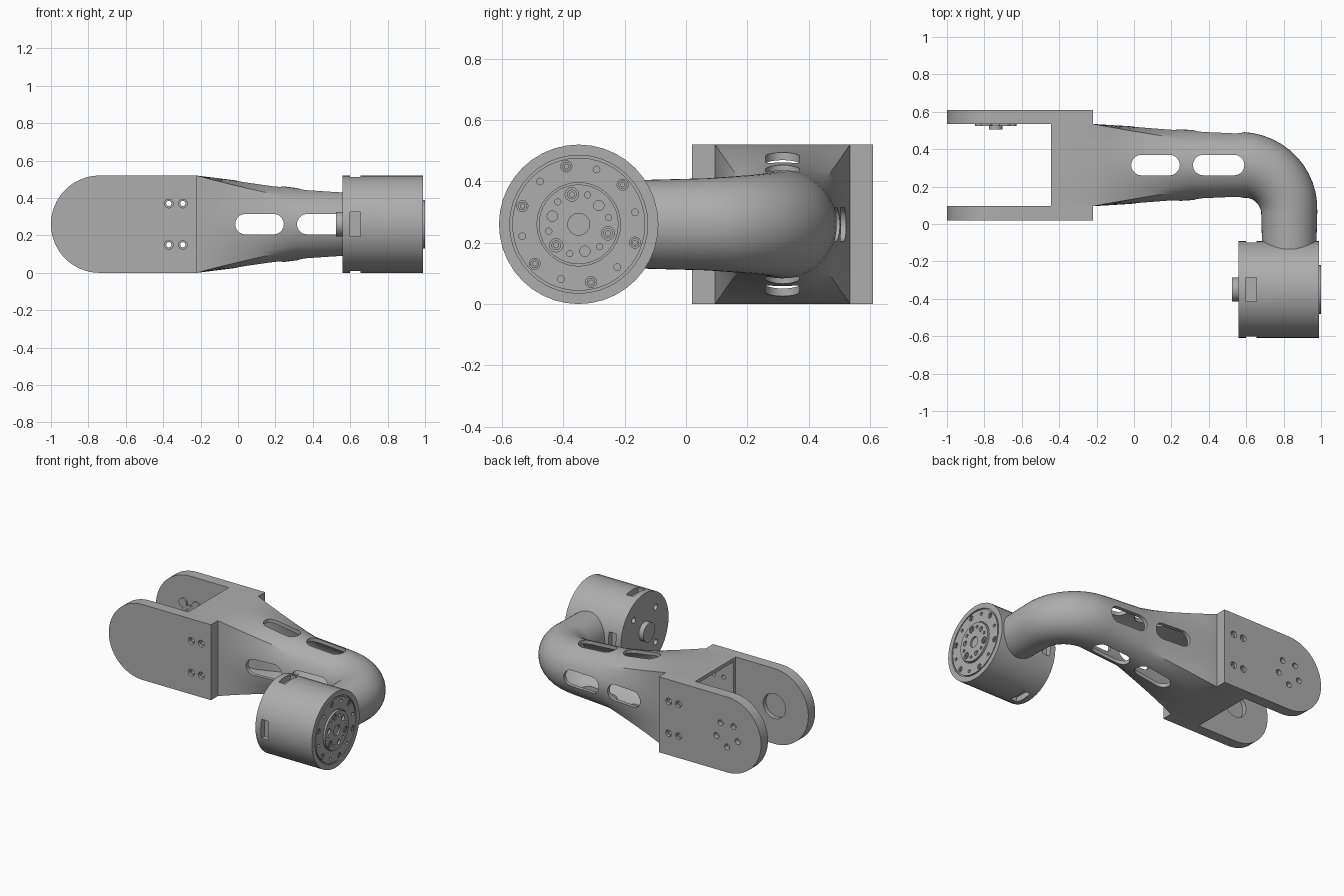
import bpy, bmesh
from math import sin, cos, pi, radians
from mathutils import Vector, Matrix

if "Cube" in bpy.data.objects:
    bpy.data.objects.remove(bpy.data.objects["Cube"])

grey = bpy.data.materials.new("machined_grey")
grey.use_nodes = True
COLOR = (0.42, 0.42, 0.42, 1)
grey.diffuse_color = COLOR
grey.node_tree.nodes["Principled BSDF"].inputs["Base Color"].default_value = COLOR

X, Y, Z = Vector((1, 0, 0)), Vector((0, 1, 0)), Vector((0, 0, 1))
MID = 0.26          # height of the common centre line
ARM_Y = 0.315       # centre line of the arm
MOTOR_Y = -0.35     # motor axis


def finish(name, bm):
    bmesh.ops.recalc_face_normals(bm, faces=bm.faces)
    mesh = bpy.data.meshes.new(name)
    bm.to_mesh(mesh)
    bm.free()
    mesh.materials.append(grey)
    obj = bpy.data.objects.new(name, mesh)
    bpy.context.collection.objects.link(obj)
    return obj


def activate(obj):
    bpy.ops.object.select_all(action='DESELECT')
    obj.select_set(True)
    bpy.context.view_layer.objects.active = obj


def smooth(obj, angle=30):
    activate(obj)
    bpy.ops.object.shade_smooth_by_angle(angle=radians(angle))


def cut(obj, cutter):
    cutter.hide_render = True
    mod = obj.modifiers.new("cut", 'BOOLEAN')
    mod.operation, mod.solver, mod.object = 'DIFFERENCE', 'EXACT', cutter
    activate(obj)
    bpy.ops.object.modifier_apply(modifier=mod.name)


def drop(obj):
    bpy.data.objects.remove(obj)


def rods(name, centres, axis, radius, length, sides=16):
    """Equal cylinders along one axis, joined as one object."""
    bm = bmesh.new()
    turn = axis.to_track_quat('Z', 'Y').to_matrix().to_4x4()
    for c in centres:
        bmesh.ops.create_cone(bm, cap_ends=True, segments=sides, radius1=radius,
                              radius2=radius, depth=length,
                              matrix=Matrix.Translation(c) @ turn)
    return finish(name, bm)


def prism(name, outline, place, lo, hi):
    bm = bmesh.new()
    face = bm.faces.new([bm.verts.new(place(a, b, lo)) for a, b in outline])
    new = bmesh.ops.extrude_face_region(bm, geom=[face])["geom"]
    move = Vector(place(0, 0, hi)) - Vector(place(0, 0, lo))
    bmesh.ops.translate(bm, vec=move, verts=[g for g in new if isinstance(g, bmesh.types.BMVert)])
    return finish(name, bm)


def skin(bm, rings, closed):
    n = len(rings[0])
    for k in range(len(rings) if closed else len(rings) - 1):
        a, b = rings[k], rings[(k + 1) % len(rings)]
        for i in range(n):
            j = (i + 1) % n
            bm.faces.new((a[i], a[j], b[j], b[i]))


def lathe(name, profile, sides):
    """Revolve (x, radius) points about the motor axis."""
    bm = bmesh.new()
    rings = [[bm.verts.new((x, MOTOR_Y + r * cos(2 * pi * i / sides),
                            MID + r * sin(2 * pi * i / sides)))
              for i in range(sides)] for x, r in profile]
    skin(bm, rings, False)
    bm.faces.new(rings[0])
    bm.faces.new(rings[-1])
    return finish(name, bm)


def half_round(cx, cy, r, start, steps=20):
    return [(cx + r * cos(start + pi * i / steps), cy + r * sin(start + pi * i / steps))
            for i in range(steps + 1)]


def polar(x, radius, first, count):
    """Points around the motor axis, angles in degrees."""
    angles = [radians(first + 360 * k / count) for k in range(count)]
    return [(x, MOTOR_Y + radius * cos(a), MID + radius * sin(a)) for a in angles]


def in_xz(a, b, d):
    return (a, d, b)


def in_xy(a, b, d):
    return (a, b, d)


# Hollow arm: square socket blending to a round, bent and tapering tube
stations = [(-0.445, ARM_Y, 0, 0.22, 0.26, 0), (-0.22, ARM_Y, 0, 0.22, 0.26, 0)]
for k in range(1, 7):
    t = k / 6
    stations.append((-0.22 + 0.52 * t, ARM_Y, 0, 0.22 - 0.032 * t, 0.26 - 0.065 * t, t))
for k in range(13):
    t = k / 12
    a = -t * pi / 2
    r = 0.177 - 0.027 * t
    stations.append((0.58 - 0.25 * sin(a), 0.065 + 0.25 * cos(a), a, r, r, 1))
stations.append((0.83, -0.2, -pi / 2, 0.143, 0.143, 1))


def section(bm, station, wall):
    x, y, a, hs, hz, blend = station
    ring = []
    for i in range(48):
        c, s = cos(2 * pi * i / 48), sin(2 * pi * i / 48)
        k = blend + (1 - blend) / max(abs(c), abs(s))
        side = c * k * (hs - wall)
        ring.append(bm.verts.new((x - sin(a) * side, y + cos(a) * side, MID + s * k * (hz - wall))))
    return ring


bm = bmesh.new()
outer = [section(bm, s, 0) for s in stations]
inner = [section(bm, s, 0.025) for s in stations]
skin(bm, outer + inner[::-1], True)
arm = finish("hollow_arm", bm)

# Lightening slots through the arm, both ways
for x0, x1 in ((-0.015, 0.245), (0.315, 0.59)):
    for place, mid in ((in_xy, ARM_Y), (in_xz, MID)):
        r = 0.055
        outline = half_round(x1 - r, mid, r, -pi / 2, 10) + half_round(x0 + r, mid, r, pi / 2, 10)
        lo, hi = (-0.1, 0.7) if place is in_xy else (0.05, 0.65)
        slot = prism("slot_cutter", outline, place, lo, hi)
        cut(arm, slot)
        drop(slot)

# Fork plates with rounded ends
outline = [(-0.22, 0), (-0.22, 0.52)] + half_round(-0.74, MID, 0.26, pi / 2, 32)
front_plate = prism("front_fork_plate", outline, in_xz, 0.02, 0.095)
back_plate = prism("back_fork_plate", outline, in_xz, 0.535, 0.61)

# Clamp holes through plates and socket, counterbored outside
spots = [(x, z) for x in (-0.37, -0.295) for z in (0.15, 0.37)]
through = rods("hole_cutter", [(x, ARM_Y, z) for x, z in spots], Y, 0.014, 0.8)
for part in (front_plate, back_plate, arm):
    cut(part, through)
drop(through)
for part, y in ((front_plate, 0.02), (back_plate, 0.61)):
    bores = rods("bore_cutter", [(x, y, z) for x, z in spots], Y, 0.023, 0.04)
    cut(part, bores)
    drop(bores)

# Bearing recess and horn screw holes
recess = rods("recess_cutter", [(-0.74, 0.095, MID)], Y, 0.085, 0.06, 32)
cut(front_plate, recess)
drop(recess)
star = [(-0.74 + 0.085 * cos(radians(72 * k - 90)), MID + 0.085 * sin(radians(72 * k - 90)))
        for k in range(5)]
screws = rods("screw_cutter", [(x, 0.61, z) for x, z in star], Y, 0.02, 0.06)
cut(back_plate, screws)
drop(screws)

# Lobed horn on the inside of the back plate
rods("horn_lobes", [(x, 0.532, z) for x, z in star], Y, 0.03, 0.018)
rods("horn_plate", [(-0.74, 0.531, MID)], Y, 0.06, 0.014, 24)
rods("horn_hub", [(-0.74, 0.521, MID)], Y, 0.036, 0.032, 24)
for name in ("horn_lobes", "horn_plate", "horn_hub"):
    smooth(bpy.data.objects[name])

# Motor housing with grooved face and raised output flange
motor = lathe("motor_housing", [
    (0.56, 0.1), (0.56, 0.26), (0.99, 0.26), (0.99, 0.225), (0.982, 0.225), (0.982, 0.217),
    (0.99, 0.217), (0.99, 0.136), (0.98, 0.136), (0.98, 0.13), (1.0, 0.13), (1.0, 0.05)], 40)

# Vent windows around the housing
windows = bmesh.new()
for k in range(4):
    spin = Matrix.Rotation(k * pi / 2, 4, 'X')
    bmesh.ops.create_cube(windows, size=1, matrix=Matrix.Translation((0.6275, MOTOR_Y, MID))
                          @ spin @ Matrix.Translation((0, 0, 0.25)) @ Matrix.Diagonal((0.055, 0.13, 0.06, 1)))
window_cutter = finish("window_cutter", windows)
cut(motor, window_cutter)
drop(window_cutter)

# Face holes: x, circle radius, first angle, count, hole radius, depth
for x, ring, first, count, r, depth in (
        (0.99, 0.193, 42, 6, 0.018, 0.012), (0.99, 0.188, 12, 6, 0.011, 0.02),
        (1.0, 0.1, 103, 3, 0.022, 0.01), (1.0, 0.09, 43, 3, 0.017, 0.015),
        (1.0, 0.1, 13, 6, 0.010, 0.02), (1.0, 0, 0, 1, 0.036, 0.012),
        (0.56, 0.17, 45, 4, 0.02, 0.03)):
    holes = rods("face_cutter", polar(x, ring, first, count), X, r, depth * 2)
    cut(motor, holes)
    drop(holes)

# Socket head screws seated in the motor face
for name, x, ring, first, count, r in (("rim_screws", 0.984, 0.193, 42, 6, 0.014),
                                       ("flange_screws", 0.994, 0.1, 103, 3, 0.016)):
    heads = rods(name, polar(x, ring, first, count), X, r, 0.012)
    sockets = rods("socket_cutter", polar(x + 0.006, ring, first, count), X, r * 0.55, 0.012, 6)
    cut(heads, sockets)
    drop(sockets)
    smooth(heads)

# Cable boss on the motor's inner end
boss = lathe("motor_boss", [(0.525, 0.03), (0.525, 0.065), (0.57, 0.065), (0.57, 0.03)], 28)

for part in (arm, front_plate, back_plate, motor, boss):
    smooth(part)
